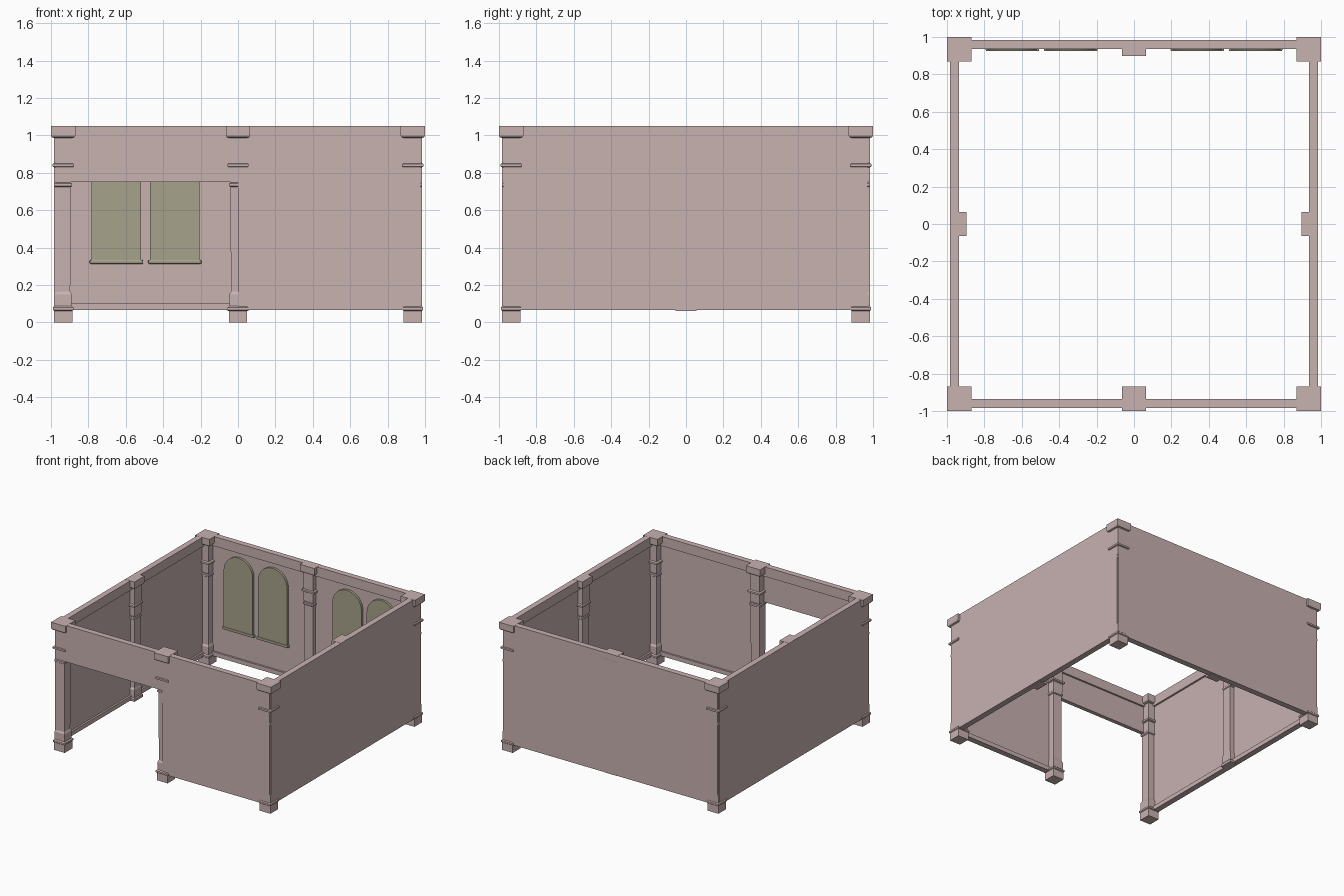
import bpy
import bmesh
import math
from mathutils import Vector

cube = bpy.data.objects.get("Cube")
if cube:
    bpy.data.objects.remove(cube, do_unlink=True)


def material(name, rgb):
    mat = bpy.data.materials.new(name)
    mat.use_nodes = True
    mat.diffuse_color = (*rgb, 1)
    mat.node_tree.nodes["Principled BSDF"].inputs["Base Color"].default_value = (*rgb, 1)
    return mat


PLASTER = material("dusty pink plaster", (0.578, 0.445, 0.440))
GLASS = material("olive window", (0.385, 0.365, 0.262))


def finish(name, bm, mat):
    bmesh.ops.recalc_face_normals(bm, faces=bm.faces)
    mesh = bpy.data.meshes.new(name)
    bm.to_mesh(mesh)
    bm.free()
    mesh.materials.append(mat)
    obj = bpy.data.objects.new(name, mesh)
    bpy.context.collection.objects.link(obj)
    return obj


def box(name, lo, hi, mat=PLASTER, bevel=0):
    bm = bmesh.new()
    bmesh.ops.create_cube(bm, size=1)
    lo, hi = Vector(lo), Vector(hi)
    for v in bm.verts:
        v.co = (lo + hi) / 2 + v.co * (hi - lo)
    obj = finish(name, bm, mat)
    if bevel:
        mod = obj.modifiers.new("soft edge", "BEVEL")
        mod.width = bevel
        mod.segments = 2
    return obj


def column(name, x, y, profile, sx=1, sy=1):
    """Loft square sections given as (height, half width)."""
    bm = bmesh.new()
    rings = [[bm.verts.new((x + a * h * sx, y + b * h * sy, z))
              for a, b in ((-1, -1), (1, -1), (1, 1), (-1, 1))] for z, h in profile]
    for low, high in zip(rings, rings[1:]):
        for i in range(4):
            j = (i + 1) % 4
            bm.faces.new((low[i], low[j], high[j], high[i]))
    bm.faces.new(rings[0])
    bm.faces.new(rings[-1])
    return finish(name, bm, PLASTER)


def roll(z, inner, outer):
    """Rounded collar in a column profile."""
    return [(z - 0.012, inner), (z - 0.007, outer), (z + 0.007, outer), (z + 0.012, inner)]


# Column profile: base block, shaft, double collar, capital
UPPER = ([(0.15, 0.046), (0.165, 0.038)] + roll(0.735, 0.04, 0.047)
         + [(0.76, 0.044)] + roll(0.84, 0.044, 0.057)
         + [(0.985, 0.044), (0.99, 0.06), (1.0, 0.065), (1.05, 0.065)])
FOOTED = [(0, 0.049), (0.062, 0.049), (0.067, 0.055), (0.08, 0.055), (0.088, 0.046)] + UPPER
PILASTER = [(0.06, 0.055), (0.08, 0.055), (0.088, 0.046)] + UPPER

# Corner columns and the column beside the doorway
for x, side in ((-0.935, "right"), (0.935, "left")):
    for y, end in ((-0.935, "front"), (0.935, "back")):
        column(f"{end}_{side}_column", x, y, FOOTED)
column("doorway_column", 0, -0.935, FOOTED)

# Flat pilasters halfway along the closed walls
column("right_pilaster", -0.939, 0, PILASTER, sx=0.66)
column("left_pilaster", 0.939, 0, PILASTER, sx=0.66)
column("back_pilaster", 0, 0.941, PILASTER, sy=0.66)

BOTTOM, TOP, OUT, PANEL, TRIM = 0.065, 1.049, 0.983, 0.95, 0.935


def wall(name, axis, sign, start, end, bottom=BOTTOM, skirting=True):
    """Wall slab with a cornice and a skirting on its inner face."""
    def slab(part, depth, z0, z1):
        near, far = sorted((sign * depth, sign * OUT))
        if axis == "x":
            box(part, (near, start, z0), (far, end, z1))
        else:
            box(part, (start, near, z0), (end, far, z1))
    slab(name, PANEL, bottom, TOP)
    slab(name + "_cornice", TRIM, 0.97, TOP)
    if skirting:
        slab(name + "_skirting", TRIM, BOTTOM, 0.1)


wall("right_wall", "x", -1, -0.975, 0.97)
wall("left_wall", "x", 1, -0.975, 0.97)
wall("back_wall", "y", 1, -0.975, 0.975)
wall("front_wall", "y", -1, 0, 0.975)
wall("doorway_lintel", "y", -1, -0.975, 0, bottom=0.75, skirting=False)


# Arched windows with sills on the inside of the back wall
def arched_window(name, x, radius=0.132, low=0.325, spring=0.8):
    bm = bmesh.new()
    points = [(x - radius, low), (x + radius, low)]
    for i in range(25):
        a = math.pi * i / 24
        points.append((x + radius * math.cos(a), spring + radius * math.sin(a)))
    face = bm.faces.new([bm.verts.new((px, PANEL + 0.003, pz)) for px, pz in points])
    out = bmesh.ops.extrude_face_region(bm, geom=[face])
    for v in out["geom"]:
        if isinstance(v, bmesh.types.BMVert):
            v.co.y = 0.931
    finish(name, bm, GLASS)
    box(name + "_sill", (x - 0.143, 0.924, 0.313), (x + 0.143, PANEL + 0.003, 0.334), GLASS, 0.006)


for i, x in enumerate((-0.65, -0.338, 0.338, 0.65)):
    arched_window(f"window_{i + 1}", x)
